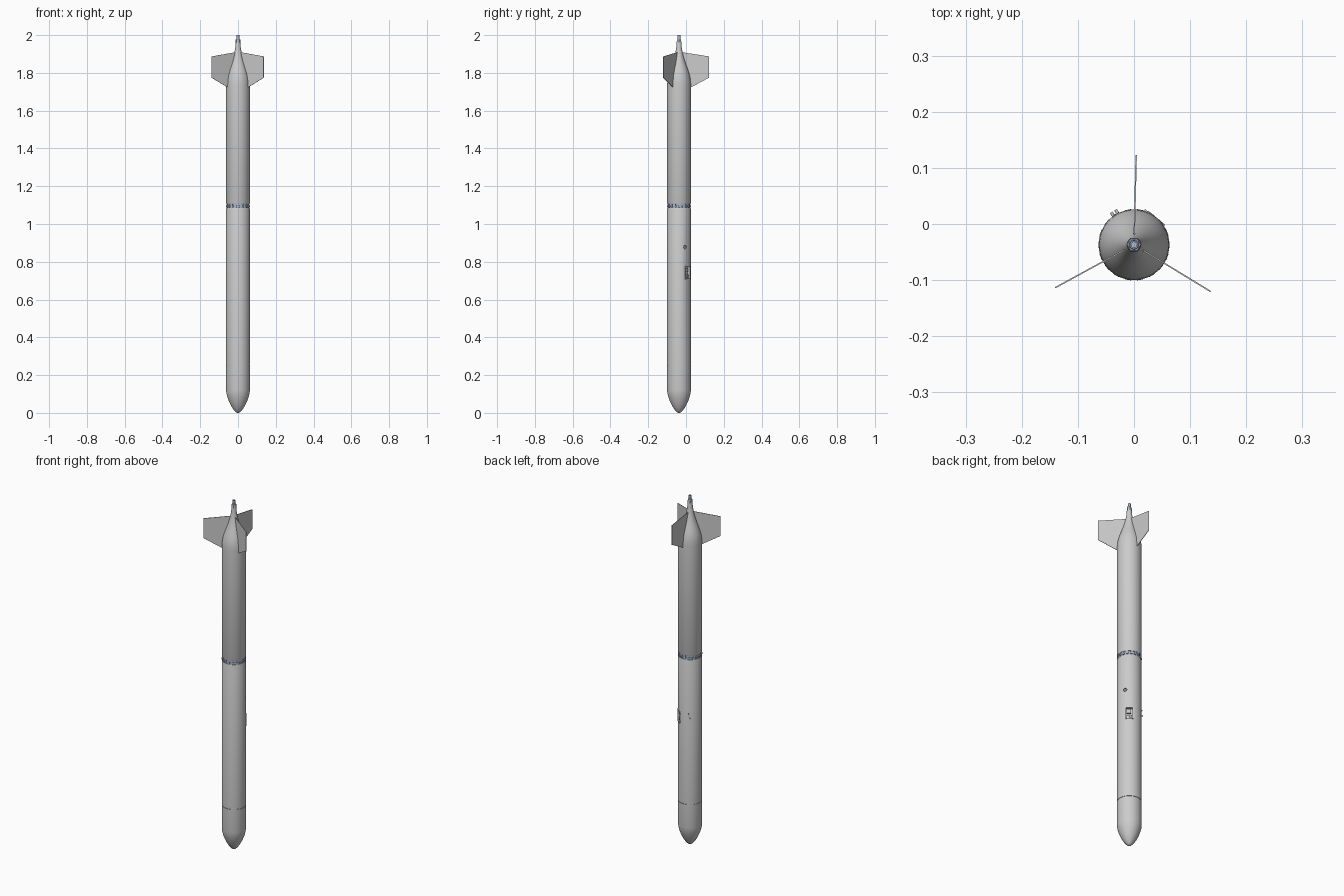
import bpy, bmesh
from math import sin, cos, radians, pi
from mathutils import Matrix, Vector

if "Cube" in bpy.data.objects:
    bpy.data.objects.remove(bpy.data.objects["Cube"])

AX_Y, R = -0.037, 0.063          # body axis position and radius
steel = bpy.data.materials.new("steel_blue")
steel.diffuse_color = (0.42, 0.48, 0.6, 1)
steel.use_nodes = True
steel.node_tree.nodes["Principled BSDF"].inputs["Base Color"].default_value = steel.diffuse_color


def finish(name, bm, mat=None, smooth=True):
    bmesh.ops.recalc_face_normals(bm, faces=bm.faces)
    me = bpy.data.meshes.new(name)
    bm.to_mesh(me)
    bm.free()
    ob = bpy.data.objects.new(name, me)
    bpy.context.collection.objects.link(ob)
    if mat:
        me.materials.append(mat)
    if smooth:
        bpy.ops.object.select_all(action='DESELECT')
        ob.select_set(True)
        bpy.context.view_layer.objects.active = ob
        bpy.ops.object.shade_smooth_by_angle(angle=radians(30))
    return ob


def lathe(name, profile, seg=64, mat=None):
    """Revolve (radius, z) points about the body axis."""
    bm = bmesh.new()
    vs = [bm.verts.new((r, AX_Y, z)) for r, z in profile]
    es = [bm.edges.new(p) for p in zip(vs, vs[1:])]
    bmesh.ops.spin(bm, geom=vs + es, cent=(0, AX_Y, 0), axis=(0, 0, 1),
                   angle=2 * pi, steps=seg, use_duplicate=False)
    bmesh.ops.remove_doubles(bm, verts=bm.verts, dist=1e-5)
    return finish(name, bm, mat)


def on_skin(az, r, z):
    """Frame on the skin: local x outward, y around, z up."""
    a = radians(az)
    return (Matrix.Translation((r * cos(a), AX_Y + r * sin(a), z))
            @ Matrix.Rotation(a, 4, 'Z'))


def box(bm, m, size, off=(0, 0, 0)):
    bmesh.ops.create_cube(bm, size=1, matrix=m @ Matrix.Translation(off) @ Matrix.Diagonal((*size, 1)))


def rod(bm, m, r1, r2, depth, seg=16):
    bmesh.ops.create_cone(bm, cap_ends=True, segments=seg, radius1=r1, radius2=r2,
                          depth=depth, matrix=m @ Matrix.Rotation(pi / 2, 4, 'Y'))


# Rounded nose, with narrow seam at its upper edge
lathe("nose", [(0, 0), (.006, .001), (.012, .005), (.02, .013), (.031, .028), (.0395, .043),
               (.0475, .06), (.055, .08), (.0605, .1), (.063, .12), (R, .254), (.0605, .254), (.0605, .258)])

# Main tube
body = lathe("main_tube", [(0, .257), (R, .257), (R, 1.08), (.0615, 1.084), (0, 1.084)])

# Upper tube flowing into tapered tail
lathe("tail_section", [(0, 1.106), (.0615, 1.106), (R, 1.11), (R, 1.735), (.0615, 1.76),
                       (.0575, 1.785), (.05, 1.81), (.041, 1.835), (.032, 1.86), (.0245, 1.885),
                       (.0185, 1.91), (.0145, 1.935), (.0125, 1.965), (0, 1.965)])

# Joint band with clamping studs
lathe("joint_band", [(.0585, 1.083), (.0585, 1.107)], mat=steel)
bm = bmesh.new()
for i in range(18):
    m = on_skin(i * 20, .0595, 1.093)
    rod(bm, m, .0065, .0055, .008, 8)
    box(bm, m, (.004, .006, .012), (0, 0, .007))
finish("joint_studs", bm, steel, False)

# Recesses: hatch opening and round port
bm = bmesh.new()
box(bm, on_skin(50, R, .742), (.04, .038, .066))
rod(bm, on_skin(30, R, .878), .0095, .0095, .016, 20)
cut = finish("recess_cutter", bm, smooth=False)
cut.hide_render = True
cut.hide_set(True)
mod = body.modifiers.new("recesses", 'BOOLEAN')
mod.object, mod.operation, mod.solver = cut, 'DIFFERENCE', 'EXACT'

# Hatch frame, inner instrument blocks and side latches
bm = bmesh.new()
m = on_skin(50, R, .742)
for s in (-1, 1):
    box(bm, m, (.006, .003, .069), (-.004, s * .0185, 0))
    box(bm, m, (.006, .038, .003), (-.003, 0, s * .033))
    box(bm, m, (.005, .006, .008), (-.004, .023, s * .022))
finish("hatch_frame", bm, smooth=False)
bm = bmesh.new()
box(bm, m, (.012, .022, .022), (-.014, -.003, .014))
box(bm, m, (.012, .026, .016), (-.014, 0, -.018))
rod(bm, m @ Matrix.Translation((-.008, .004, -.018)), .005, .005, .008)
finish("hatch_instruments", bm, smooth=False)

# Round port plug
bm = bmesh.new()
m = on_skin(30, R, .878)
rod(bm, m @ Matrix.Translation((-.004, 0, 0)), .007, .006, .008, 20)
finish("port_plug", bm)

# Small bracket with twin pegs on the back
bm = bmesh.new()
m = on_skin(121, R, .762)
box(bm, m, (.003, .010, .036))
for y, z in ((-.004, .013), (.005, -.012)):
    rod(bm, m @ Matrix.Translation((.003, y, z)), .0028, .0028, .009, 12)
finish("side_bracket", bm, smooth=False)

# Three tail fins
outline = [(.012, 1.91), (.16, 1.887), (.16, 1.775), (.066, 1.725), (.05, 1.725), (.05, 1.79), (.012, 1.87)]
for i in range(3):
    bm = bmesh.new()
    m = on_skin(88.6 + 120 * i, 0, 0)
    f = bm.faces.new([bm.verts.new(m @ Vector((r, -.00125, z))) for r, z in outline])
    ext = bmesh.ops.extrude_face_region(bm, geom=[f])
    bmesh.ops.translate(bm, vec=m.to_3x3() @ Vector((0, .0025, 0)),
                        verts=[v for v in ext["geom"] if isinstance(v, bmesh.types.BMVert)])
    finish(f"tail_fin_{i + 1}", bm, smooth=False)

# Hexagonal tip fitting with hollow end
lathe("tip_nut", [(0, 1.955), (.0135, 1.957), (.0135, 1.974), (.0115, 1.977), (0, 1.977)], 6, steel)
lathe("tip_tube", [(.0085, 1.97), (.0085, 1.985), (.0075, 1.986), (.0075, 2.0),
                   (.005, 2.0), (.005, 1.978)], 24, steel)
